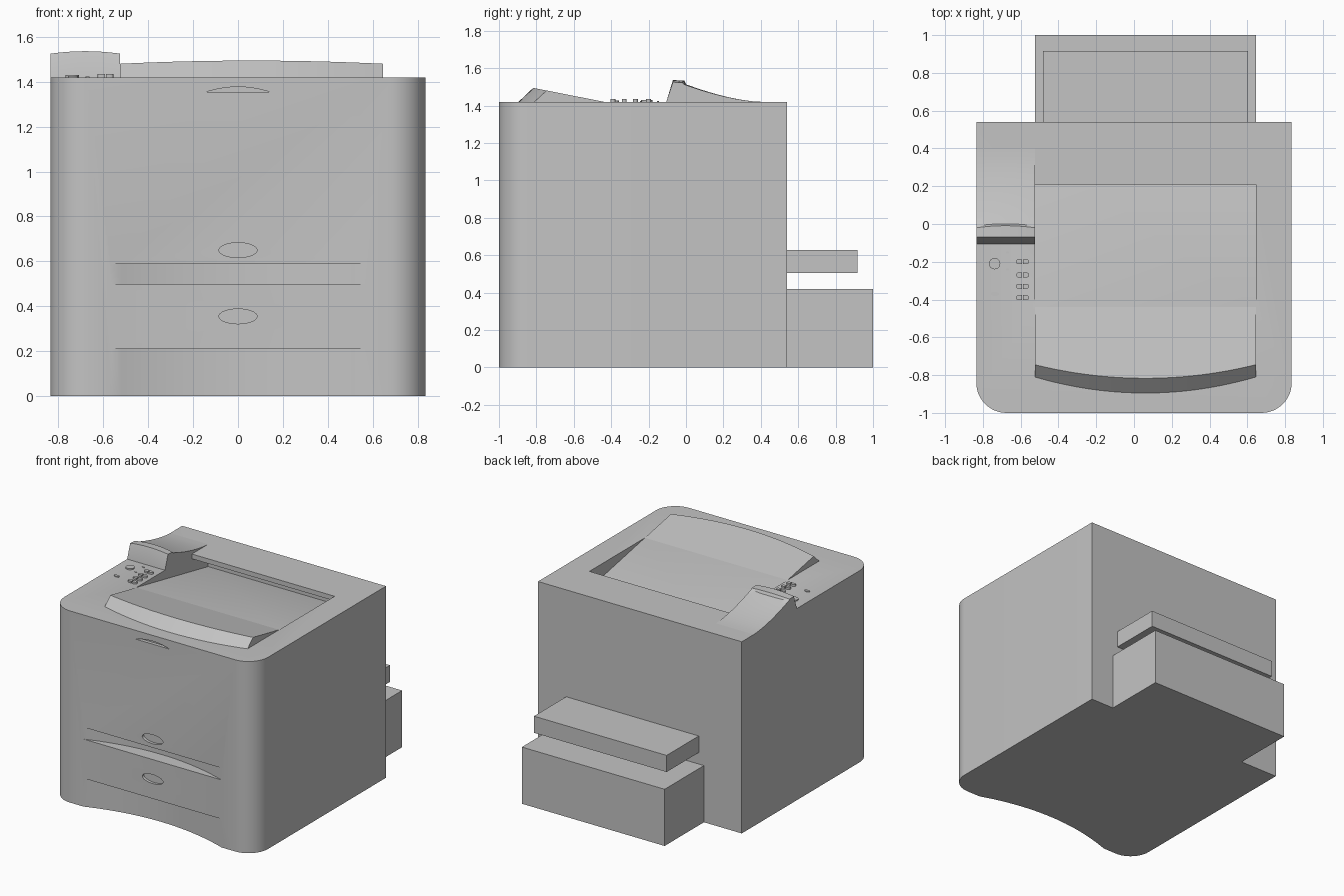
import bpy, bmesh, math

if "Cube" in bpy.data.objects:
    bpy.data.objects.remove(bpy.data.objects["Cube"], do_unlink=True)

grey = bpy.data.materials.new("light_grey_plastic")
grey.use_nodes = True
grey.diffuse_color = (0.55, 0.55, 0.55, 1)
grey.node_tree.nodes["Principled BSDF"].inputs["Base Color"].default_value = (0.55, 0.55, 0.55, 1)


def loft(name, rings):
    """Closed solid through rings that have the same number of points."""
    bm = bmesh.new()
    loops = [[bm.verts.new(p) for p in ring] for ring in rings]
    n = len(loops[0])
    for a, b in zip(loops, loops[1:]):
        for i in range(n):
            bm.faces.new((a[i], a[(i + 1) % n], b[(i + 1) % n], b[i]))
    bm.faces.new(loops[0][::-1])
    bm.faces.new(loops[-1])
    bmesh.ops.recalc_face_normals(bm, faces=bm.faces)
    mesh = bpy.data.meshes.new(name)
    bm.to_mesh(mesh)
    bm.free()
    mesh.materials.append(grey)
    ob = bpy.data.objects.new(name, mesh)
    bpy.context.collection.objects.link(ob)
    return ob


def prism_x(name, yz, x0, x1):
    return loft(name, [[(x, y, z) for y, z in yz] for x in (x0, x1)])


def prism_y(name, xz, y0, y1):
    return loft(name, [[(x, y, z) for x, z in xz] for y in (y0, y1)])


def prism_z(name, xy, z0, z1):
    return loft(name, [[(x, y, z) for x, y in xy] for z in (z0, z1)])


def box(name, x0, x1, y0, y1, z0, z1):
    return prism_z(name, [(x0, y0), (x1, y0), (x1, y1), (x0, y1)], z0, z1)


def ellipse(cx, cy, rx, ry, n=32):
    return [(cx + rx * math.cos(2 * math.pi * i / n), cy + ry * math.sin(2 * math.pi * i / n))
            for i in range(n)]


def activate(ob):
    bpy.ops.object.select_all(action='DESELECT')
    ob.select_set(True)
    bpy.context.view_layer.objects.active = ob


def smooth(ob, angle=30):
    activate(ob)
    bpy.ops.object.shade_smooth_by_angle(angle=math.radians(angle))


def cut(target, cutter):
    cutter.hide_render = True
    mod = target.modifiers.new("cut", 'BOOLEAN')
    mod.operation, mod.solver, mod.object = 'DIFFERENCE', 'EXACT', cutter
    activate(target)
    bpy.ops.object.modifier_apply(modifier=mod.name)
    bpy.data.objects.remove(cutter, do_unlink=True)


W, FRONT, BACK, TOP, R = 0.835, -1.0, 0.54, 1.42, 0.16
TX0, TX1 = -0.525, 0.645          # width of the paper tray
SLOPE_Y, SLOPE = -0.44, 0.197     # tray floor meets the top here


def floor_z(y):
    return TOP + SLOPE * (SLOPE_Y - y)


# Main body with rounded front corners
outline = [(W, BACK), (-W, BACK)]
for cx, start in ((-W + R, math.pi), (W - R, 1.5 * math.pi)):
    for i in range(13):
        a = start + i * math.pi / 24
        outline.append((cx + R * math.cos(a), FRONT + R + R * math.sin(a)))
body = prism_z("printer_body", outline, 0, TOP)

# Output tray recess, running under the rear rim
cut(body, prism_x("tray_cutter", [(SLOPE_Y, TOP), (0.40, floor_z(0.40)), (0.40, 1.35),
                                  (0.21, 1.385), (0.21, 1.6), (SLOPE_Y, 1.6)], TX0, TX1))

# Concave scoops across the front: hand slot and lower edge
HALF, DEPTH = 0.565, 0.10
for z0, z1 in ((-0.1, 0.21), (0.50, 0.588)):
    arc = [(HALF * t / 12, FRONT + DEPTH * (1 - (t / 12) ** 2)) for t in range(-12, 13)]
    cut(body, prism_z("scoop_cutter", arc + [(HALF, -1.1), (-HALF, -1.1)], z0, z1))

# Oval finger recesses and the curved cover latch
for z in (0.65, 0.355):
    cut(body, prism_y("oval_cutter", ellipse(0, z, 0.085, 0.033), -1.1, FRONT + 0.02))
latch = [(0.14 * t / 8, 1.355 + 0.022 * (1 - (t / 8) ** 2)) for t in range(-8, 9)]
cut(body, prism_y("latch_cutter", latch, -1.1, FRONT + 0.025))
smooth(body)

# Raised front lip of the tray, bowed forward
rings = []
for i in range(25):
    t = i / 12 - 1
    x = TX0 + (TX1 - TX0) * i / 24
    bow = 1 - t * t
    y_top, y_low = -0.745 - 0.072 * bow, -0.81 - 0.085 * bow
    rings.append([(x, SLOPE_Y, TOP), (x, y_top, floor_z(y_top)), (x, y_low, TOP),
                  (x, y_low, TOP - 0.01), (x, SLOPE_Y, TOP - 0.01)])
smooth(loft("tray_lip", rings))

# Control panel hood: steep front, crowned top, concave slope to the rear
rings = []
for i in range(17):
    t = i / 8 - 1
    x = -W + (TX0 + W) * i / 16
    crown = 0.011 * (1 - t * t)
    ring = [(x, -0.105, TOP - 0.01), (x, -0.105, TOP), (x, -0.07, 1.525 + crown),
            (x, -0.02 + crown, 1.522 + crown)]
    for k in range(10):
        u = k / 9
        ring.append((x, -0.01 + crown * (1 - u) + 0.41 * u, TOP + 0.093 * (1 - u) ** 1.6))
    ring.append((x, 0.40, TOP - 0.01))
    rings.append(ring)
smooth(loft("control_hood", rings))

# Control buttons: split pills, a round key and small lamps
for n, y in enumerate((-0.20, -0.27, -0.33, -0.39)):
    for side in (-1, 1):
        pill = [(-0.59 + side * 0.003, y - 0.013), (-0.59 + side * 0.022, y - 0.013)]
        pill += [(-0.59 + side * (0.022 + 0.013 * math.cos(a)), y + 0.013 * math.sin(a))
                 for a in (-1.0, -0.5, 0, 0.5, 1.0)]
        pill += [(-0.59 + side * 0.022, y + 0.013), (-0.59 + side * 0.003, y + 0.013)]
        prism_z(f"pill_button_{n + 1}_{'left' if side > 0 else 'right'}", pill, TOP - 0.005, TOP + 0.014)
smooth(prism_z("round_button", ellipse(-0.738, -0.21, 0.03, 0.03, 24), TOP - 0.005, TOP + 0.009))
smooth(prism_z("oval_button", ellipse(-0.735, -0.37, 0.022, 0.011, 20), TOP - 0.005, TOP + 0.006))
for n, y in enumerate((-0.15, -0.24)):
    smooth(prism_z(f"status_lamp_{n + 1}", ellipse(-0.67, y, 0.009, 0.006, 12), TOP - 0.005, TOP + 0.004))

# Rear paper tray housing and duplex unit
box("rear_tray_housing", TX0, TX1, BACK - 0.02, 1.0, 0, 0.42)
box("rear_duplex_unit", -0.483, 0.604, BACK - 0.02, 0.917, 0.505, 0.628)
